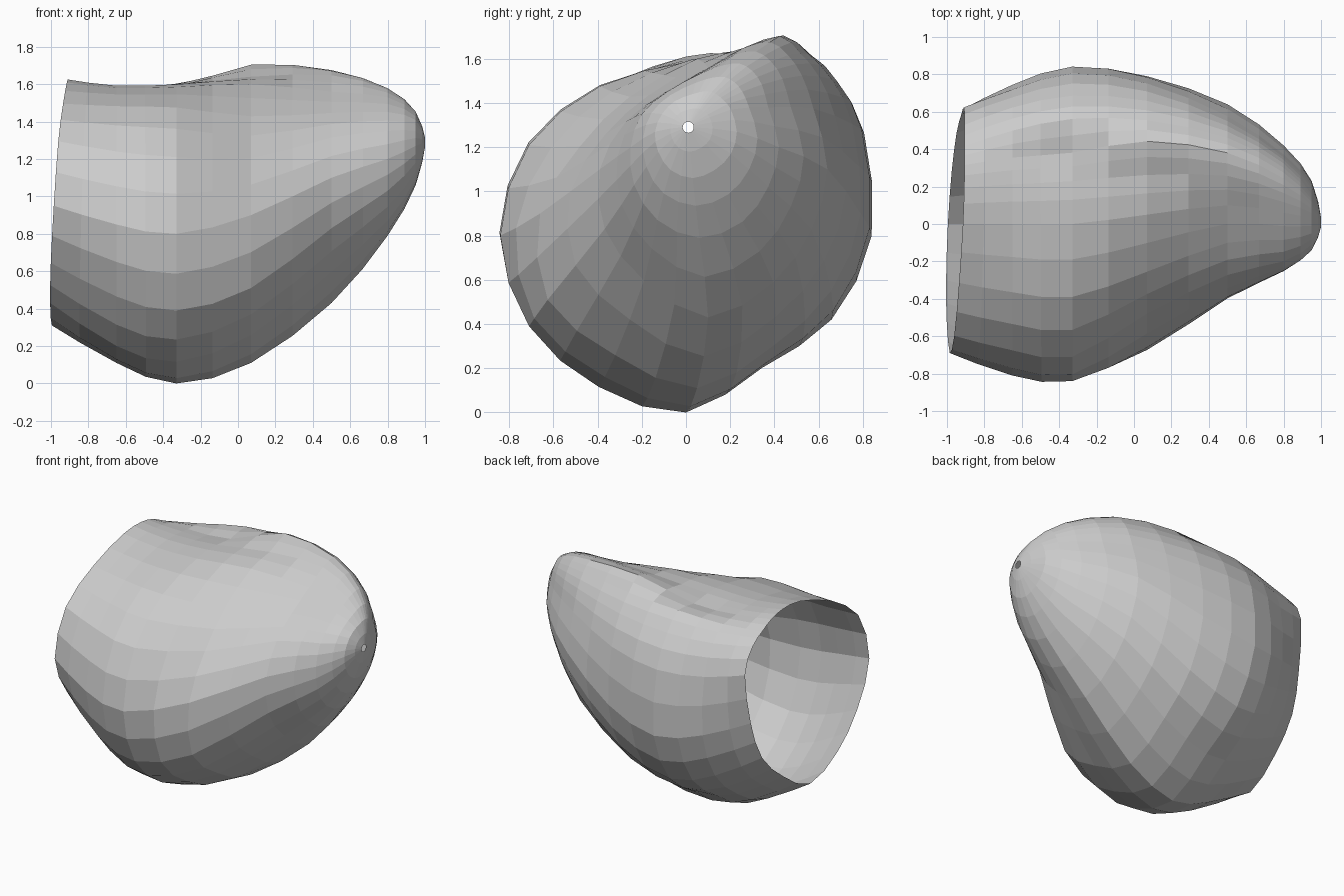
import bpy, bmesh, math

if "Cube" in bpy.data.objects:
    bpy.data.objects.remove(bpy.data.objects["Cube"])

# Directions around the axis (degrees from +y towards +z), closer over the ridge
ANGLES = [0, 30, 45, 55, 64, 74, 90, 120, 150, 180, 210, 240, 270, 300, 330]

# Cross-sections from open mouth to tip: x, centre y, centre z, radii
SECTIONS = [
    (-.955, 0, .95, [.58, .72, .75, .73, .72, .70, .66, .63, .69, .69, .61, .60, .64, .56, .56]),
    (-.65, 0, .85, [.74, .83, .88, .87, .81, .77, .73, .73, .78, .81, .77, .75, .74, .67, .69]),
    (-.33, 0, .80, [.84, .93, .97, .98, .87, .83, .785, .78, .82, .84, .82, .79, .80, .69, .76]),
    (.07, .05, .90, [.74, .81, .86, .88, .895, .77, .70, .61, .61, .71, .78, .74, .79, .69, .70]),
    (.50, .10, 1.10, [.54, .55, .60, .63, .64, .57, .46, .40, .43, .49, .54, .58, .67, .59, .54]),
    (.80, .06, 1.20, [.36, .36, .40, .42, .42, .385, .33, .29, .30, .31, .34, .38, .41, .39, .36]),
    (.95, .03, 1.27, [.20, .20, .20, .20, .20, .19, .17, .16, .16, .17, .18, .20, .21, .20, .20]),
    (1.0, .01, 1.29, [.025] * 15),
]


def spline(a, b, c, d, t):
    return b + .5 * t * (c - a + t * (2*a - 5*b + 4*c - d + t * (3*(b - c) + d - a)))


def refine(points, steps, closed):
    """Smoothly insert points between rows of numbers."""
    n = len(points)
    get = (lambda i: points[i % n]) if closed else (lambda i: points[max(0, min(n - 1, i))])
    out = []
    for i in range(n if closed else n - 1):
        for k in range(steps):
            rows = [get(i + j) for j in (-1, 0, 1, 2)]
            out.append([spline(*v, k / steps) for v in zip(*rows)])
    return out if closed else out + [list(points[-1])]


def ring(index, section):
    """One cross-section as xyz points; the mouth is slightly tilted."""
    x, cy, cz, radii = section
    tilt = 1 if index == 0 else 0
    pts = []
    for deg, r in zip(ANGLES, radii):
        c, s = math.cos(math.radians(deg)), math.sin(math.radians(deg))
        pts.append((x + tilt * (.04 * s + .03 * c), cy + r * c, cz + r * s))
    return refine(pts, 2, True)


# Loft the hollow shell, open at the mouth with a tiny hole at the tip
rings = [ring(i, s) for i, s in enumerate(SECTIONS)]
sides = len(rings[0])
columns = [refine([r[j] for r in rings], 2, False) for j in range(sides)]

bm = bmesh.new()
grid = [[bm.verts.new(p) for p in col] for col in columns]
for j in range(sides):
    a, b = grid[j], grid[(j + 1) % sides]
    for i in range(len(a) - 1):
        bm.faces.new((a[i], b[i], b[i + 1], a[i + 1]))
bmesh.ops.recalc_face_normals(bm, faces=bm.faces)

# Rest the shell on the floor
low = min(v.co.z for v in bm.verts)
bmesh.ops.translate(bm, verts=bm.verts, vec=(0, 0, -low))

mesh = bpy.data.meshes.new("shell")
bm.to_mesh(mesh)
bm.free()
bpy.context.collection.objects.link(bpy.data.objects.new("shell", mesh))
